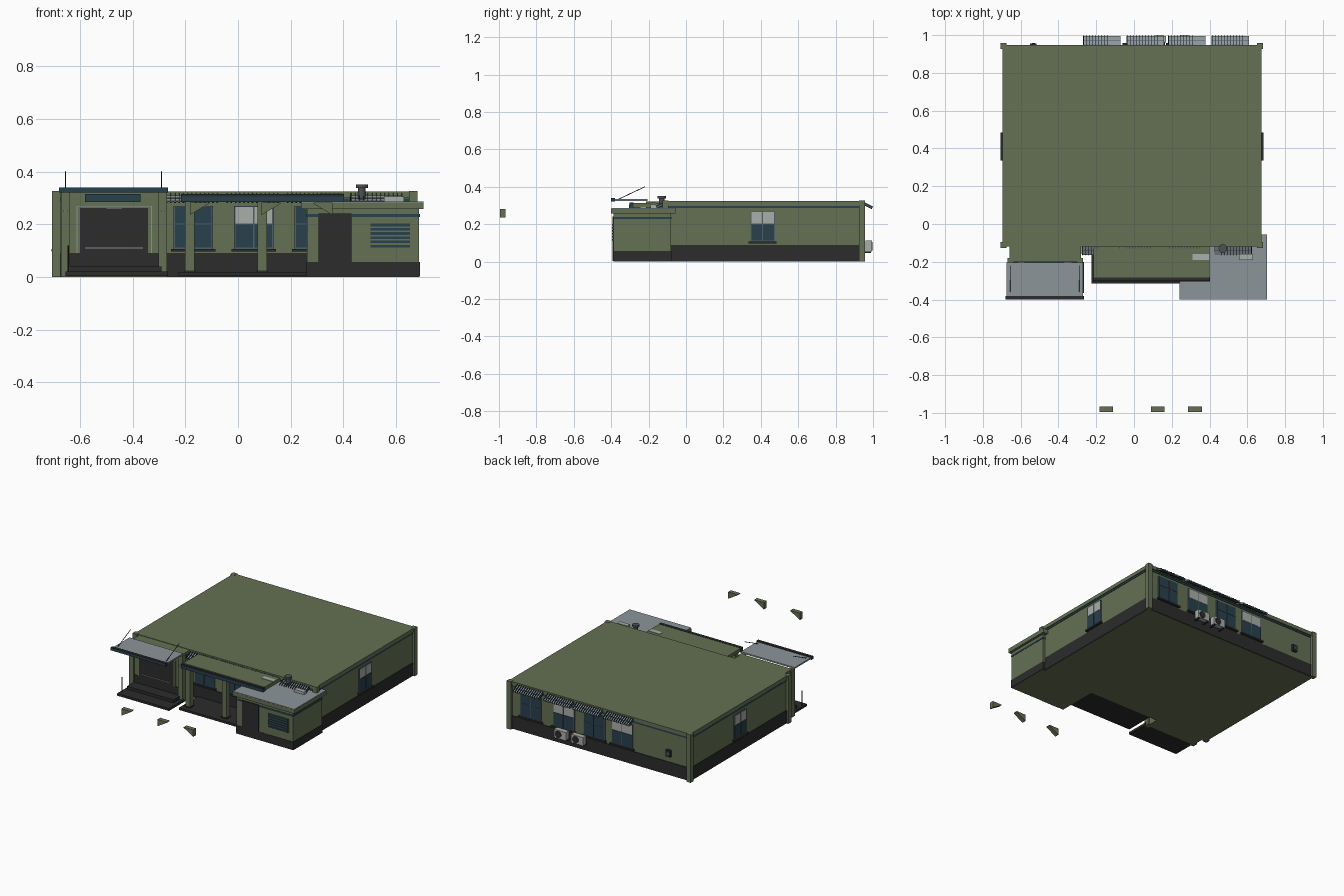
import bpy, bmesh
from math import pi, atan2
from mathutils import Matrix, Vector

if "Cube" in bpy.data.objects:
    bpy.data.objects.remove(bpy.data.objects["Cube"], do_unlink=True)


def material(name, rgb):
    m = bpy.data.materials.new(name)
    m.use_nodes = True
    m.diffuse_color = (*rgb, 1)
    bsdf = m.node_tree.nodes["Principled BSDF"]
    bsdf.inputs["Base Color"].default_value = (*rgb, 1)
    bsdf.inputs["Roughness"].default_value = 0.8
    return m


GREEN = material("olive_green", (0.128, 0.165, 0.088))
DARK = material("charcoal", (0.026, 0.025, 0.026))
BLUE = material("dark_blue", (0.022, 0.052, 0.074))
FRAME = material("slate_frame", (0.08, 0.12, 0.14))
STEEL = material("dark_steel", (0.075, 0.082, 0.09))
GREY = material("metal_grey", (0.26, 0.30, 0.32))
PALE = material("pale_grey", (0.40, 0.43, 0.40))


class Part:
    """Collects boxes and cylinders of several colours into one object."""

    def __init__(self, name, matrix=Matrix()):
        self.name, self.matrix, self.bm, self.mats = name, matrix, bmesh.new(), []

    def paint(self, verts, mat):
        if mat not in self.mats:
            self.mats.append(mat)
        for f in {f for v in verts for f in v.link_faces}:
            f.material_index = self.mats.index(mat)

    def box(self, x0, x1, y0, y1, z0, z1, mat):
        mid = Vector((x0 + x1, y0 + y1, z0 + z1)) / 2
        size = Matrix.Diagonal((x1 - x0, y1 - y0, z1 - z0, 1))
        r = bmesh.ops.create_cube(self.bm, size=1, matrix=Matrix.Translation(mid) @ size)
        self.paint(r["verts"], mat)
        return self

    def rod(self, a, b, radius, mat, sides=8):
        a, b = Vector(a), Vector(b)
        turn = (b - a).to_track_quat("Z", "Y").to_matrix().to_4x4()
        r = bmesh.ops.create_cone(self.bm, cap_ends=True, segments=sides, radius1=radius,
                                  radius2=radius, depth=(b - a).length,
                                  matrix=Matrix.Translation((a + b) / 2) @ turn)
        self.paint(r["verts"], mat)
        return self

    def done(self):
        self.bm.transform(self.matrix)
        mesh = bpy.data.meshes.new(self.name)
        self.bm.to_mesh(mesh)
        self.bm.free()
        for m in self.mats:
            mesh.materials.append(m)
        ob = bpy.data.objects.new(self.name, mesh)
        bpy.context.collection.objects.link(ob)
        return ob


def wall_at(x, y, angle, z=0):
    # local x runs along the wall, local -y points out of it
    return Matrix.Translation((x, y, z)) @ Matrix.Rotation(angle, 4, "Z")


# Main hall: walls, plinth, stripe, roof edge and corner pillars
hall = Part("main_hall")
hall.box(-0.69, 0.668, -0.11, 0.94, 0, 0.3, GREEN)
hall.box(-0.694, 0.672, -0.114, 0.944, 0.002, 0.09, DARK)
hall.box(-0.693, 0.671, -0.113, 0.943, 0.286, 0.298, BLUE)
hall.box(-0.695, 0.674, -0.12, 0.948, 0.3, 0.325, GREEN)
hall.done()
pillars = Part("corner_pillars")
for x in (-0.69, 0.666):
    for y in (-0.11, 0.942):
        pillars.box(x - 0.016, x + 0.016, y - 0.016, y + 0.016, 0, 0.326, GREEN)
pillars.done()


# Windows with frame, panes and sill
def window(name, x, y, angle, width, curtain):
    w = width / 2
    p = Part(name, wall_at(x, y, angle))
    p.box(-w, w, -0.006, 0.01, 0.107, 0.27, FRAME)
    for s in (-1, 1):
        a, b = sorted((s * 0.003, s * (w - 0.005)))
        p.box(a, b, -0.008, 0, 0.112, 0.199, BLUE)
        p.box(a, b, -0.008, 0, 0.203, 0.266, PALE if curtain else BLUE)
    p.box(-w - 0.01, w + 0.01, -0.018, 0, 0.096, 0.107, DARK)
    p.done()


for i, x in enumerate((-0.17, 0.06, 0.29)):
    window("front_window", x, -0.11, 0, 0.15, i == 1)
for i, x in enumerate((0.51, 0.26, 0.03, -0.18)):
    window("back_window", x, 0.94, pi, 0.16, i % 2 == 1)
window("left_window", 0.668, 0.41, pi / 2, 0.13, True)
window("right_window", -0.69, 0.41, -pi / 2, 0.13, True)


# Sloping awnings with thin upright fins above and slats below
def awning(name, x, y, angle):
    p = Part(name, wall_at(x, y, angle, 0.312)
             @ Matrix.Rotation(atan2(0.025, 0.05), 4, "X"))
    p.box(-0.098, 0.098, -0.055, 0, -0.003, 0, GREY)
    for i in range(13):
        u = -0.096 + i * 0.016
        p.box(u - 0.001, u + 0.001, -0.055, 0, 0, 0.008, BLUE)
        p.box(u - 0.003, u + 0.003, -0.055, 0, -0.008, -0.002, DARK)
    p.box(-0.098, 0.098, -0.03, -0.027, 0, 0.002, STEEL)
    p.done()


for x in (0.51, 0.28, 0.06, -0.17):
    awning("back_awning", x, 0.947, pi)
for x in (-0.175, 0.055, 0.285, 0.525):
    awning("front_awning", x, -0.115, 0)

# Air conditioners and a vent on the back wall
for x in (0.125, 0.255):
    ac = Part("air_conditioner")
    ac.box(x - 0.045, x + 0.045, 0.96, 0.994, 0.055, 0.112, PALE)
    ac.rod((x + 0.012, 0.99, 0.083), (x + 0.012, 0.998, 0.083), 0.023, DARK, 16)
    for s in (-0.035, 0.035):
        ac.box(x + s - 0.004, x + s + 0.004, 0.94, 0.99, 0.047, 0.055, DARK)
    ac.done()
vent = Part("back_vent").box(-0.55, -0.515, 0.94, 0.956, 0.13, 0.175, DARK)
vent.box(-0.541, -0.524, 0.95, 0.958, 0.142, 0.163, STEEL).done()

# Entrance bay with pillars, wall lamps, doors, blank sign and low platform
bay = Part("entrance_bay")
bay.box(-0.66, -0.28, -0.2, -0.1, 0, 0.322, GREEN)
bay.box(-0.64, -0.3, -0.204, -0.11, 0.003, 0.09, DARK)
bay.box(-0.279, -0.27, -0.16, -0.11, 0.285, 0.305, BLUE)
for x in (-0.655, -0.285):
    bay.box(x - 0.016, x + 0.016, -0.215, -0.18, 0, 0.32, GREEN)
    bay.box(x - 0.008, x + 0.008, -0.222, -0.21, 0.246, 0.254, PALE)
bay.done()
doors = Part("entrance_doors")
doors.box(-0.613, -0.327, -0.204, -0.19, 0.09, 0.27, GREY)
doors.box(-0.61, -0.33, -0.206, -0.19, 0.09, 0.267, GREEN)
doors.box(-0.6, -0.342, -0.208, -0.19, 0.09, 0.262, DARK)
doors.box(-0.5, -0.44, -0.211, -0.2, 0.257, 0.26, GREY)
doors.box(-0.58, -0.36, -0.211, -0.2, 0.108, 0.111, GREY)
doors.done()
Part("sign_board").box(-0.58, -0.37, -0.209, -0.19, 0.284, 0.314, BLUE).done()
steps = Part("entrance_platform")
steps.box(-0.655, -0.265, -0.365, -0.2, 0.004, 0.02, DARK)
steps.box(-0.64, -0.29, -0.28, -0.2, 0.02, 0.04, DARK)
steps.rod((-0.645, -0.33, 0.02), (-0.645, -0.33, 0.12), 0.003, DARK, 6)
steps.done()

# Entrance canopy with tie rods
canopy = Part("entrance_canopy")
canopy.box(-0.675, -0.27, -0.395, -0.205, 0.324, 0.334, GREY)
canopy.box(-0.68, -0.265, -0.4, -0.38, 0.32, 0.337, BLUE)
canopy.box(-0.68, -0.265, -0.4, -0.38, 0.337, 0.34, DARK)
for x in (-0.655, -0.29):
    canopy.rod((x, -0.36, 0.334), (x, -0.22, 0.4), 0.002, DARK, 6)
canopy.done()

# Covered walkway with floor, roof and columns
Part("walkway_floor").box(-0.225, 0.27, -0.315, -0.1, 0.003, 0.018, DARK).done()
walk = Part("walkway_roof")
walk.box(-0.215, 0.4, -0.295, -0.11, 0.29, 0.313, GREEN)
walk.box(-0.217, 0.402, -0.305, -0.28, 0.285, 0.306, BLUE)
walk.box(-0.217, 0.402, -0.303, -0.282, 0.306, 0.315, DARK)
walk.done()
for x in (-0.183, 0.092):
    column = Part("walkway_column")
    column.box(x - 0.018, x + 0.018, -0.28, -0.244, 0.015, 0.29, GREEN)
    column.box(x - 0.021, x + 0.021, -0.283, -0.241, 0.015, 0.025, DARK).done()

# Side annex with door, louvre and flat roof
annex = Part("annex")
annex.box(0.262, 0.688, -0.388, -0.08, 0, 0.258, GREEN)
annex.box(0.259, 0.691, -0.391, -0.077, 0.002, 0.057, DARK)
annex.box(0.26, 0.69, -0.39, -0.078, 0.227, 0.239, BLUE)
annex.box(0.305, 0.43, -0.394, -0.38, 0.003, 0.24, DARK)
annex.done()
louvre = Part("annex_louvre").box(0.5, 0.655, -0.391, -0.38, 0.108, 0.205, GREEN)
for i in range(6):
    z = 0.112 + i * 0.016
    louvre.box(0.503, 0.652, -0.396, -0.385, z, z + 0.01, BLUE)
louvre.done()
roof = Part("annex_roof").box(0.24, 0.705, -0.4, -0.055, 0.257, 0.282, GREEN)
roof.box(0.241, 0.704, -0.399, -0.056, 0.282, 0.287, GREY).done()

# Roof chimney and pale roof units
chimney = Part("chimney").rod((0.47, -0.13, 0.28), (0.47, -0.13, 0.345), 0.014, STEEL, 12)
for low, high in ((0.337, 0.35), (0.285, 0.3)):
    chimney.rod((0.47, -0.13, low), (0.47, -0.13, high), 0.023, STEEL, 12)
chimney.done()
units = Part("roof_units").box(0.31, 0.4, -0.19, -0.16, 0.3, 0.316, PALE)
units.box(0.555, 0.63, -0.19, -0.16, 0.285, 0.305, PALE).done()

# Detached wedge brackets standing out in front
for x, upright in ((-0.147, -1), (0.125, -1), (0.323, 1)):
    wedge = Part("wedge_bracket").box(x - 0.036, x + 0.036, -0.995, -0.965, 0.235, 0.282, GREEN)
    for v in wedge.bm.verts:
        if v.co.z < 0.25 and (v.co.x - x) * upright < 0:
            v.co.z = 0.278
    wedge.done()
